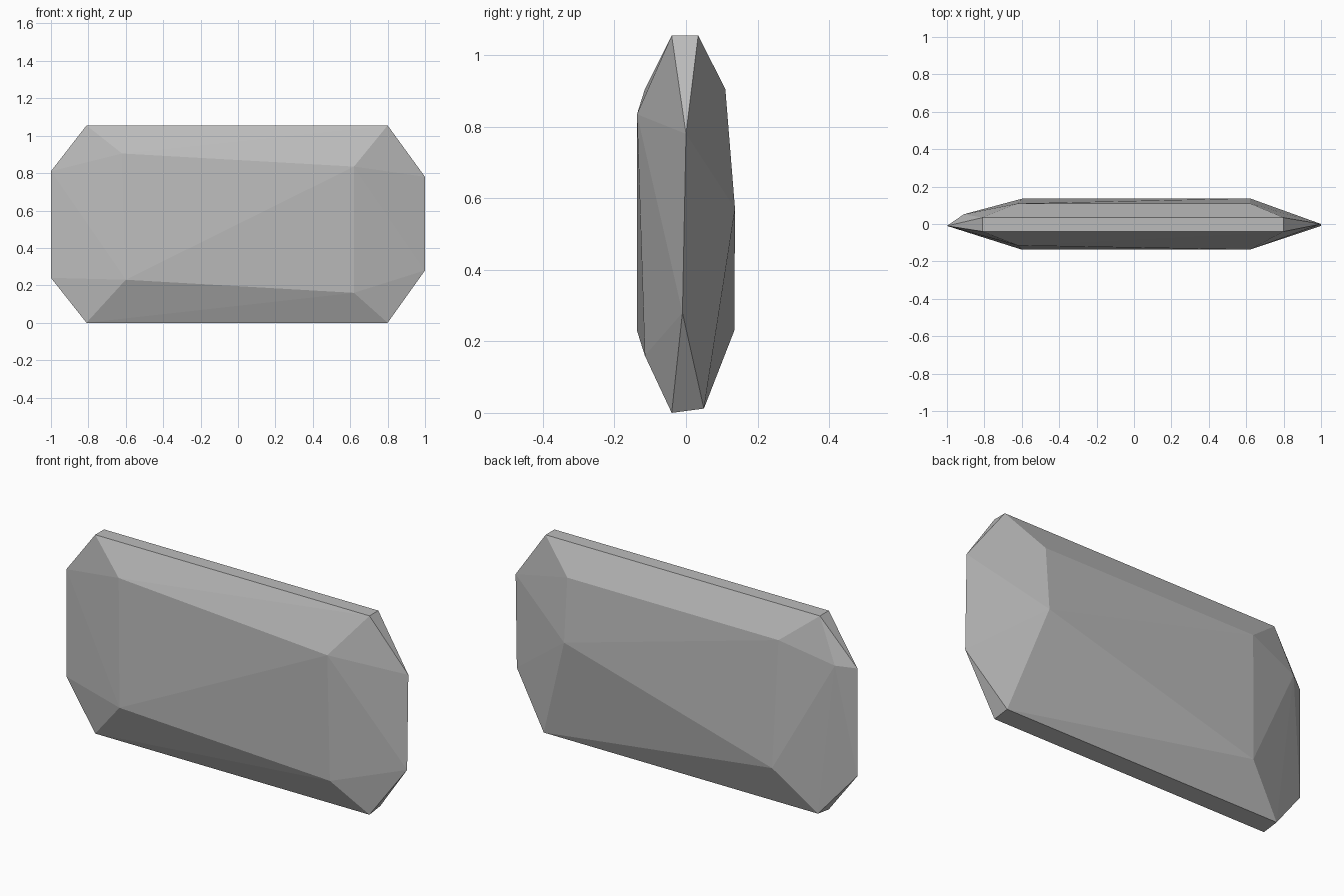
import bpy
import bmesh

# Remove the default object
default_object = bpy.data.objects.get("Cube")
if default_object:
    bpy.data.objects.remove(default_object, do_unlink=True)


def make_material(name, grey):
    material = bpy.data.materials.new(name)
    material.use_nodes = True
    colour = (grey, grey, grey, 1)
    material.diffuse_color = colour
    shader = next(node for node in material.node_tree.nodes
                  if node.type == "BSDF_PRINCIPLED")
    shader.inputs["Base Color"].default_value = colour
    shader.inputs["Roughness"].default_value = 0.9
    return material


def make_hull(name, corners, material):
    """Wrap a faceted convex stone around its corner points."""
    mesh = bpy.data.meshes.new(name)
    bm = bmesh.new()
    for corner in corners:
        bm.verts.new(corner)
    hull = bmesh.ops.convex_hull(bm, input=bm.verts[:])
    leftovers = [item for item in set(hull["geom_interior"] + hull["geom_unused"])
                 if isinstance(item, bmesh.types.BMVert)]
    bmesh.ops.delete(bm, geom=leftovers, context="VERTS")
    bmesh.ops.recalc_face_normals(bm, faces=bm.faces[:])
    for face in bm.faces:
        face.smooth = False
    bm.to_mesh(mesh)
    bm.free()
    mesh.materials.append(material)
    stone = bpy.data.objects.new(name, mesh)
    bpy.context.collection.objects.link(stone)
    return stone


corners = []

# Long narrow bevels along the top and bottom: depth and height of each edge
long_edges = [(-0.04, 1.055), (0.034, 1.055), (-0.04, 0), (0.05, 0.012)]
for depth, height in long_edges:
    for side in (-0.81, 0.8):
        corners.append((side, depth, height))

# Pointed ends: upper and lower corners on each side
left_end = [(1, 0, 0.78), (1, -0.01, 0.28)]
right_end = [(-1, -0.01, 0.81), (-1, -0.01, 0.24)]
chipped_corner = [(-0.91, 0.052, 0.825)]
corners += left_end + right_end + chipped_corner

# Broad front facets, split along a diagonal
front_face = [(-0.62, -0.115, 0.905), (0.62, -0.137, 0.835),
              (0.62, -0.115, 0.16), (-0.6, -0.137, 0.23)]

# Broad back facets, tilting outwards below the upper edge
back_face = [(0.62, 0.11, 0.905), (-0.62, 0.11, 0.905),
             (0.62, 0.137, 0.57), (-0.6, 0.135, 0.23)]
corners += front_face + back_face

make_hull("faceted_stone_slab", corners, make_material("stone grey", 0.5))
